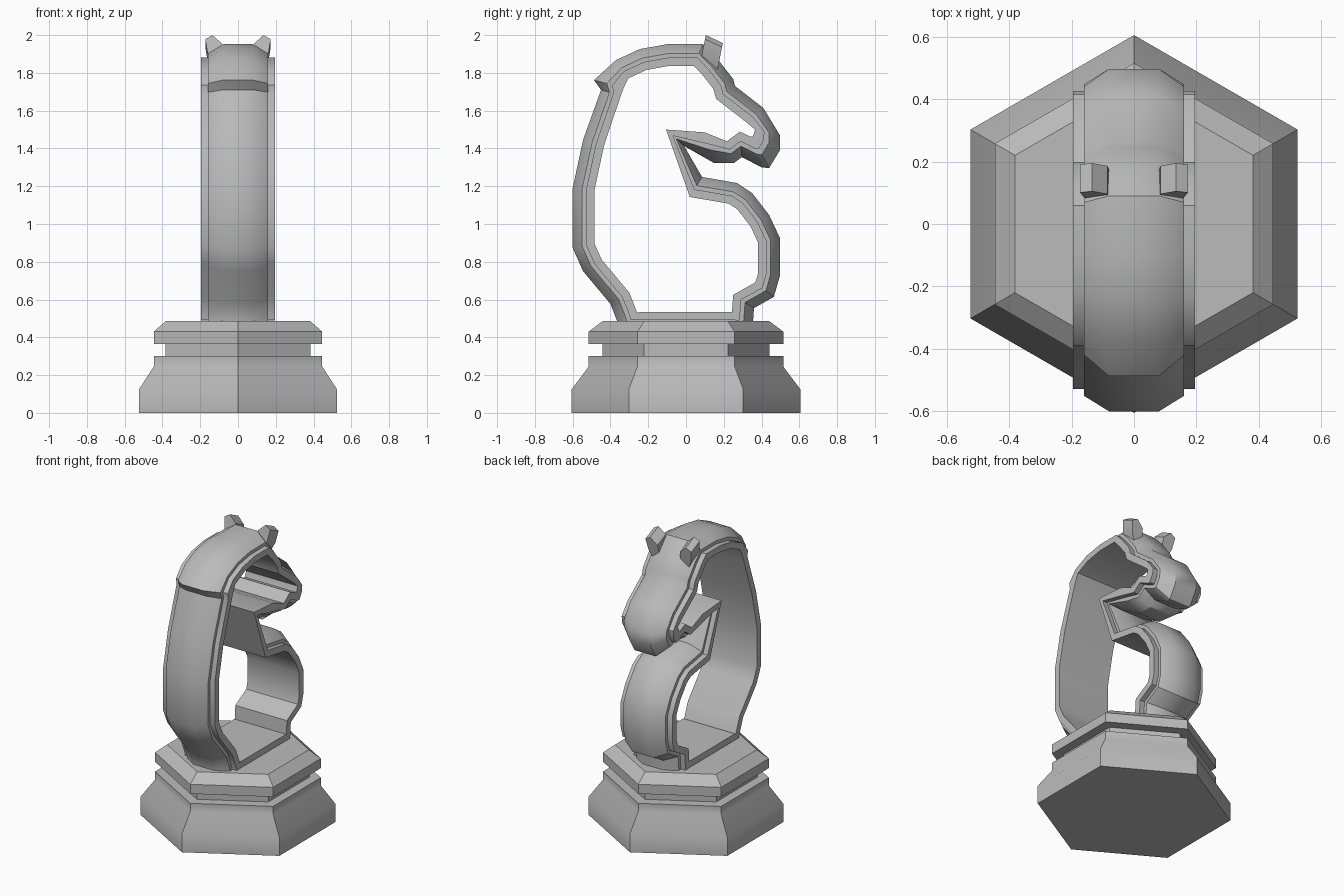
import bpy, bmesh, math
from mathutils import Vector

cube = bpy.data.objects.get("Cube")
if cube:
    bpy.data.objects.remove(cube, do_unlink=True)

grey = bpy.data.materials.new("stone grey")
grey.use_nodes = True
COLOUR = (0.5, 0.5, 0.5, 1)
grey.diffuse_color = COLOUR
grey.node_tree.nodes["Principled BSDF"].inputs["Base Color"].default_value = COLOUR


def finish(name, bm):
    """Turn a bmesh into a named, shaded object."""
    bmesh.ops.recalc_face_normals(bm, faces=bm.faces[:])
    mesh = bpy.data.meshes.new(name)
    bm.to_mesh(mesh)
    bm.free()
    mesh.materials.append(grey)
    obj = bpy.data.objects.new(name, mesh)
    bpy.context.scene.collection.objects.link(obj)
    bpy.ops.object.select_all(action='DESELECT')
    obj.select_set(True)
    bpy.context.view_layer.objects.active = obj
    bpy.ops.object.shade_smooth_by_angle(angle=math.radians(36))
    return obj


def bridge(bm, loops, closed=False):
    """Join equal-length closed loops of vertices with quads."""
    pairs = list(zip(loops, loops[1:]))
    if closed:
        pairs.append((loops[-1], loops[0]))
    for a, b in pairs:
        for i in range(len(a)):
            j = (i + 1) % len(a)
            bm.faces.new((a[i], a[j], b[j], b[i]))


# Hexagonal base: (corner radius, height) steps
base_profile = [(.605, 0), (.605, .125), (.515, .245), (.515, .3), (.443, .3),
                (.443, .365), (.515, .365), (.515, .43), (.44, .487)]
bm = bmesh.new()
rings = []
for r, z in base_profile:
    angles = [math.radians(90 + 60 * k) for k in range(6)]
    rings.append([bm.verts.new((r * math.cos(a), r * math.sin(a), z)) for a in angles])
bridge(bm, rings)
bm.faces.new(rings[0])
bm.faces.new(rings[-1])
finish("hexagonal_base", bm)

# Side outline of the head and neck (y, z), optionally with its inner corner
outline = [
    # back of the neck
    (-.365, .42), (-.365, .487), (-.4, .577), (-.545, .75), (-.6, .873),
    (-.6, 1.19), (-.545, 1.445), (-.45, 1.71, -.345, 1.68),
    # mane step and crown
    (-.487, 1.762, -.33, 1.72), (-.37, 1.868), (-.245, 1.926), (-.1, 1.952), (.09, 1.952),
    # face and nose
    (.17, 1.87), (.25, 1.767), (.26, 1.73), (.41, 1.614),
    (.497, 1.47, .365, 1.5), (.497, 1.39, .36, 1.48),
    (.44, 1.296, .352, 1.462), (.4, 1.3, .342, 1.462),
    # lips and mouth corner
    (.296, 1.354), (.254, 1.323), (.148, 1.323, .1, 1.485), (-.01, 1.413, -.106, 1.5),
    # throat and chest
    (.085, 1.249, .02, 1.143), (.27, 1.217), (.35, 1.164), (.44, 1.048), (.497, .926),
    (.497, .725), (.465, .614), (.36, .555), (.355, .487), (.355, .42),
]
THICK = .115


def inner_corner(i):
    """Mitred inward offset, unless the corner is given."""
    if len(outline[i]) == 4:
        return Vector(outline[i][2:])
    prev, here, nxt = (Vector(outline[(i + k) % len(outline)][:2]) for k in (-1, 0, 1))
    d1, d2 = (here - prev).normalized(), (nxt - here).normalized()
    n1, n2 = Vector((d1.y, -d1.x)), Vector((d2.y, -d2.x))
    mid = (n1 + n2).normalized()
    return here + mid * THICK / max(mid.dot(n1), .6)


outer = [Vector(p[:2]) for p in outline]
inner = [inner_corner(i) for i in range(len(outline))]

# Band cross-section: (half width, fraction of the way inward)
half = [(.08, 0), (.16, .43), (.16, .62), (.195, .62), (.195, 1)]
section = half + [(-x, t) for x, t in reversed(half)]
bm = bmesh.new()
loops = []
for x, t in section:
    loops.append([bm.verts.new((x, *a.lerp(b, t))) for a, b in zip(outer, inner)])
bridge(bm, loops, closed=True)
finish("head_and_neck_band", bm)

# Ears: a small leaning prism on each side
ear_shape = [(.08, 1.9), (.085, 1.955), (.135, 2), (.173, 1.978), (.16, 1.9), (.14, 1.86)]
for side, name in ((1, "left_ear"), (-1, "right_ear")):
    bm = bmesh.new()
    ends = []
    for y, drop in ((.105, 0), (.195, .042)):
        ends.append([bm.verts.new((side * x, y - (2 - z) * .2, z - drop))
                     for x, z in ear_shape])
    bridge(bm, ends)
    for end in ends:
        bm.faces.new(end)
    finish(name, bm)
